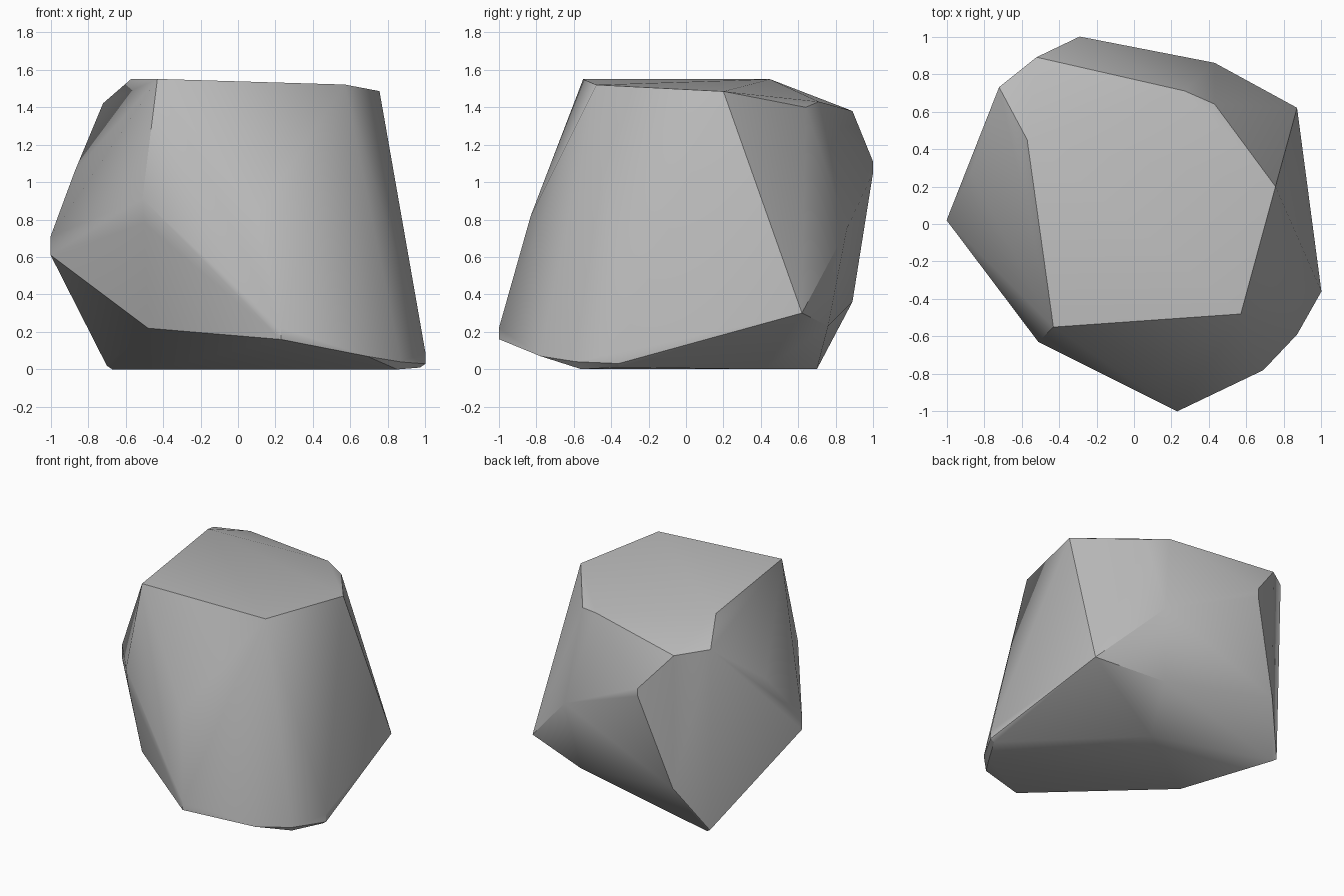
import bpy
import bmesh
import math

cube = bpy.data.objects.get("Cube")
if cube:
    bpy.data.objects.remove(cube, do_unlink=True)

# Stone colour
stone = bpy.data.materials.new("stone_grey")
stone.use_nodes = True
grey = (0.5, 0.5, 0.5, 1)
stone.diffuse_color = grey
stone.node_tree.nodes["Principled BSDF"].inputs["Base Color"].default_value = grey

# Corners of the boulder, grouped from the crown down to the base
crown = [(-.43, -.55, 1.55), (.57, -.48, 1.52), (.755, .2, 1.485), (.43, .64, 1.4),
         (.27, .71, 1.43), (-.52, .89, 1.38), (-.72, .73, 1.42), (-.57, .45, 1.55)]
flanks = [(-.58, -.25, 1.33), (-.87, .27, 1.06), (-1, .02, .71), (-1, .02, .61),
          (-.51, -.63, .91), (-.5, -.62, .78), (.1, -.83, .82), (-.29, 1, 1.11),
          (-.29, 1, 1.05), (.43, .86, .75)]
skirt = [(-.48, -.48, .22), (.23, -1, .22), (.23, -1, .16), (.69, -.78, .07),
         (.87, -.59, .04), (1, -.36, .09), (1, -.36, .03), (.87, .62, .3),
         (.36, .76, .23), (-.51, .89, .36)]
base = [(.85, -.56, 0), (.97, -.36, .01), (.2, .42, 0), (-.7, .71, .02),
        (-.67, .7, 0), (-.43, -.01, 0)]

# Wrap the corners in a faceted shell
bm = bmesh.new()
for corner in crown + flanks + skirt + base:
    bm.verts.new(corner)
bmesh.ops.convex_hull(bm, input=bm.verts[:])
for v in [v for v in bm.verts if not v.link_faces]:
    bm.verts.remove(v)
bmesh.ops.recalc_face_normals(bm, faces=bm.faces[:])
mesh = bpy.data.meshes.new("boulder")
bm.to_mesh(mesh)
bm.free()
mesh.materials.append(stone)

boulder = bpy.data.objects.new("boulder", mesh)
bpy.context.collection.objects.link(boulder)

# Soft shading across shallow facets, crisp ridges elsewhere
bpy.context.view_layer.objects.active = boulder
boulder.select_set(True)
bpy.ops.object.shade_smooth_by_angle(angle=math.radians(32))
